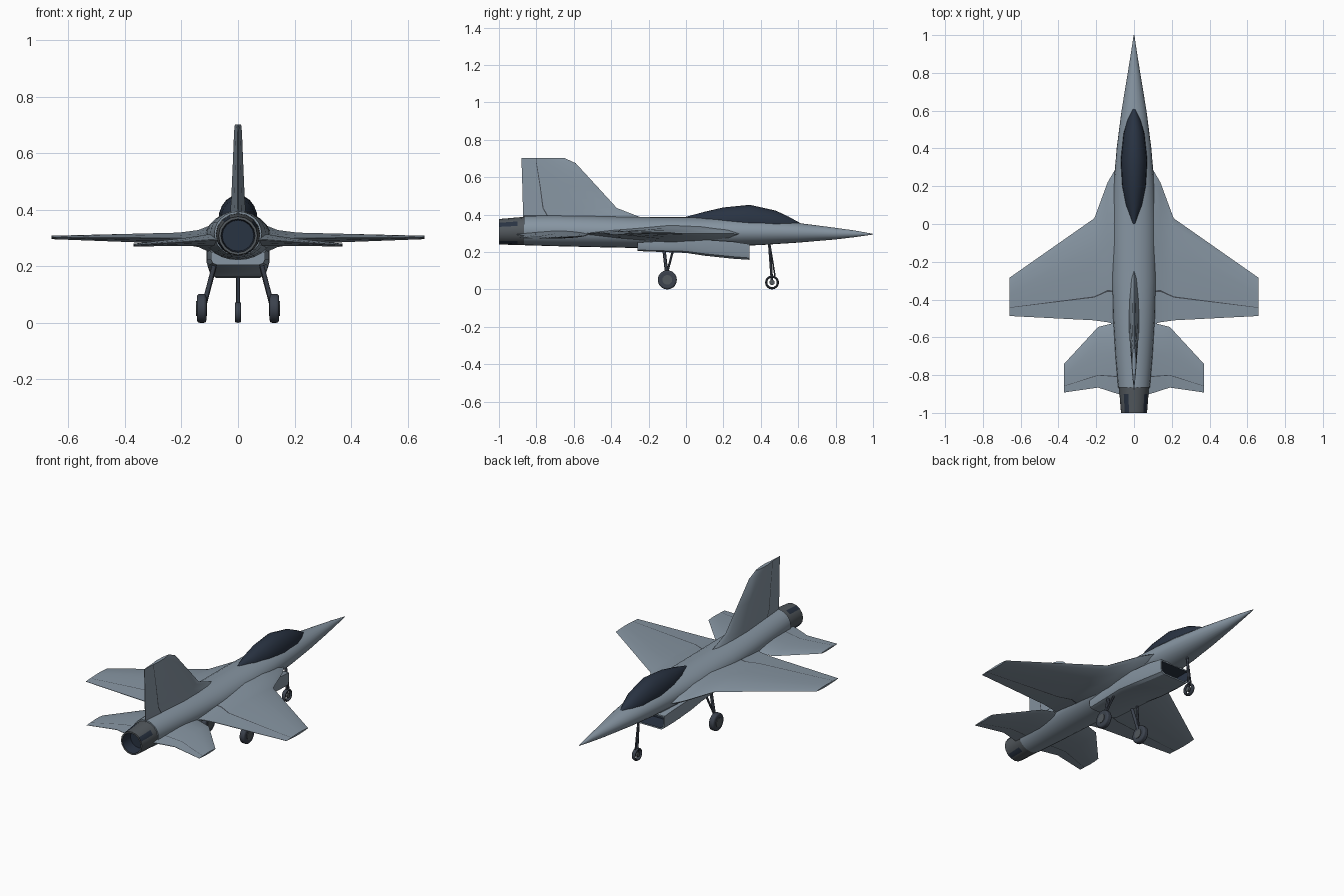
import bpy, bmesh, math
from mathutils import Vector

if "Cube" in bpy.data.objects:
    bpy.data.objects.remove(bpy.data.objects["Cube"])


def material(name, rgb, rough=0.6):
    m = bpy.data.materials.new(name)
    m.use_nodes = True
    m.diffuse_color = (*rgb, 1)
    node = m.node_tree.nodes["Principled BSDF"]
    node.inputs["Base Color"].default_value = (*rgb, 1)
    node.inputs["Roughness"].default_value = rough
    return m


GREY = material("airframe grey", (0.24, 0.30, 0.36))
STEEL = material("nozzle steel", (0.085, 0.098, 0.11))
NAVY = material("dark glass", (0.022, 0.033, 0.055))
SEAM = material("seam grey", (0.06, 0.07, 0.085))
TYRE = material("tyre and strut", (0.045, 0.055, 0.075))
parts = []


def finish(bm, name, mats):
    bmesh.ops.recalc_face_normals(bm, faces=bm.faces)
    mesh = bpy.data.meshes.new(name)
    bm.to_mesh(mesh)
    bm.free()
    for m in mats:
        mesh.materials.append(m)
    ob = bpy.data.objects.new(name, mesh)
    bpy.context.collection.objects.link(ob)
    parts.append(ob)
    return ob


def loft(name, rings, mats, rule=lambda span, side: 0):
    """Skin a row of rings; rule picks the material from span and side."""
    bm = bmesh.new()
    loops = [[bm.verts.new(p) for p in ring] for ring in rings]
    n = len(loops[0])
    for i, (a, b) in enumerate(zip(loops, loops[1:])):
        for j in range(n):
            k = (j + 1) % n
            bm.faces.new((a[j], a[k], b[k], b[j])).material_index = rule(i, j)
    bm.faces.new(loops[0]).material_index = rule(0, 0)
    bm.faces.new(loops[-1]).material_index = rule(len(rings) - 2, 0)
    return finish(bm, name, mats)


def ellipse(y, half_w, low, high, n=24):
    mid, half_h = (low + high) / 2, (high - low) / 2
    return [(half_w * math.cos(t), y, mid + half_h * math.sin(t))
            for t in (2 * math.pi * k / n for k in range(n))]


# Fuselage: y, half width, bottom, top
body = [(1, .002, .293, .297), (.9, .017, .279, .315), (.8, .033, .267, .329),
        (.6, .066, .25, .355), (.4, .092, .237, .374), (.2, .108, .229, .383),
        (0, .116, .224, .386), (-.3, .117, .222, .388), (-.5, .11, .226, .394),
        (-.7, .098, .231, .396), (-.865, .084, .236, .394)]
loft("fuselage", [ellipse(*s) for s in body], [GREY])

# Nozzle with dark petals, open at the back
pipe = [(-.85, .079, .237, .388), (-.9, .077, .237, .385), (-1, .069, .24, .376),
        (-1, .06, .249, .367), (-.93, .056, .253, .363)]


def nozzle_rule(span, side):
    return 1 if span == 3 or (span == 1 and side % 4 == 1) else 0


loft("nozzle", [ellipse(*s, n=16) for s in pipe], [STEEL, NAVY], nozzle_rule)

# Canopy
glass = [(.0, .008, .36, .388), (.1, .044, .31, .415), (.2, .063, .28, .438),
         (.34, .07, .27, .452), (.48, .055, .28, .421), (.55, .036, .29, .388),
         (.61, .008, .33, .355)]
loft("canopy", [ellipse(*s, n=20) for s in glass], [NAVY])


# Air intake under the belly
def intake_ring(y, w, low, high):
    d = high - low
    right = [(w, high), (w, low + d * .4), (w * .94, low + d * .12), (w * .78, low)]
    return [(x, y, z) for x, z in right] + [(-x, y, z) for x, z in reversed(right)]


scoop = [(-.26, .095, .205, .25), (0, .11, .195, .265), (.1, .111, .18, .265),
         (.25, .105, .164, .255), (.34, .097, .158, .242),
         (.34, .089, .166, .234), (.25, .085, .172, .23)]
loft("air_intake", [intake_ring(*s) for s in scoop], [GREY, NAVY],
     lambda span, side: 1 if span == 5 else 0)


# Wings and tails: thin lens sections with a dark hinge seam
def foil(front, back, half, hinge):
    shape = [(0, 0), (.07, .45), (.25, .85), (.45, 1), (hinge, .52),
             (hinge + .012, .5), (1, .08)]
    upper = [(front + (back - front) * f, half * t) for f, t in shape]
    return upper + [(y, -t) for y, t in reversed(upper[1:])]


def seam_rule(span, side):
    return 1 if side in (4, 8) else 0


# Stations: span position, leading y, trailing y, half thickness, hinge, height
wing = [(.05, .33, -.535, .055, .78, .297), (.105, .28, -.53, .045, .78, .297),
        (.14, .22, -.52, .03, .77, .298), (.21, .03, -.51, .02, .765, .299),
        (.66, -.285, -.487, .006, .775, .302)]
tail = [(.05, -.5, -.91, .024, .76, .295), (.11, -.525, -.892, .02, .76, .292),
        (.19, -.545, -.866, .014, .79, .286), (.37, -.74, -.892, .005, .77, .275)]
for side, s in (("left", 1), ("right", -1)):
    for name, plan in (("wing", wing), ("tailplane", tail)):
        rings = [[(s * x, y, z + t) for y, t in foil(a, b, h, q)]
                 for x, a, b, h, q, z in plan]
        loft(f"{side}_{name}", rings, [GREY, SEAM], seam_rule)

fin = [(.365, -.19, -.87, .03, .78), (.435, -.37, -.872, .024, .78),
       (.55, -.475, -.875, .019, .755), (.675, -.59, -.879, .014, .72),
       (.702, -.65, -.88, .011, .65)]
loft("tail_fin", [[(t, y, z) for y, t in foil(a, b, h, q)] for z, a, b, h, q in fin],
     [GREY, SEAM], seam_rule)


# Landing gear
def rod(name, start, end, radius, mat, sides=12, bevel=0):
    a, b = Vector(start), Vector(end)
    bm = bmesh.new()
    bmesh.ops.create_cone(bm, cap_ends=True, segments=sides, radius1=radius,
                          radius2=radius, depth=(b - a).length)
    turn = (b - a).to_track_quat("Z", "Y").to_matrix().to_4x4()
    turn.translation = (a + b) / 2
    bm.transform(turn)
    ob = finish(bm, name, [mat])
    if bevel:
        mod = ob.modifiers.new("rounded rim", "BEVEL")
        mod.width, mod.segments, mod.limit_method = bevel, 3, "ANGLE"


for side, s in (("left", 1), ("right", -1)):
    rod(f"{side}_main_wheel", (s * .112, -.1, .051), (s * .145, -.1, .051),
        .051, TYRE, 28, .009)
    rod(f"{side}_main_hub", (s * .109, -.1, .051), (s * .148, -.1, .051),
        .026, STEEL, 16)
    rod(f"{side}_main_strut", (s * .075, -.12, .235), (s * .122, -.1, .055),
        .009, TYRE)
    rod(f"{side}_main_brace", (s * .075, -.065, .225), (s * .113, -.098, .1),
        .006, TYRE)

bpy.ops.mesh.primitive_torus_add(location=(0, .46, .037), rotation=(0, math.pi / 2, 0),
                                 major_radius=.031, minor_radius=.006,
                                 major_segments=28, minor_segments=10)
tyre = bpy.context.object
tyre.name = "nose_wheel"
tyre.scale.z = 2
tyre.data.materials.append(TYRE)
parts.append(tyre)
rod("nose_hub", (-.011, .46, .037), (.011, .46, .037), .014, STEEL, 16)
rod("nose_strut", (0, .445, .25), (0, .46, .037), .007, TYRE)
rod("nose_brace", (0, .45, .23), (0, .476, .07), .004, TYRE)

# Smooth shading with sharp edges kept
bpy.ops.object.select_all(action="DESELECT")
for ob in parts:
    ob.select_set(True)
bpy.context.view_layer.objects.active = parts[0]
bpy.ops.object.shade_smooth_by_angle(angle=math.radians(30))
